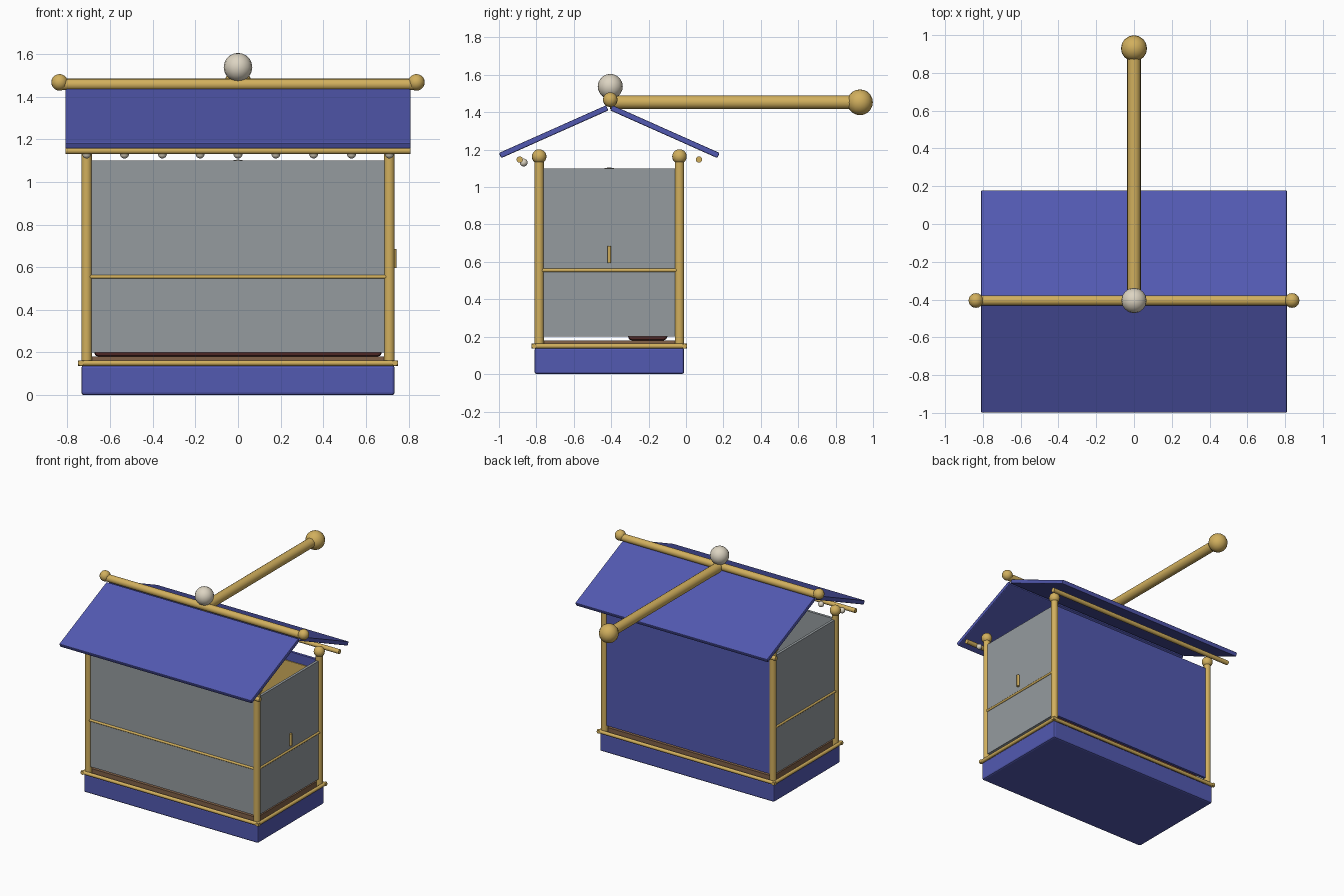
import bpy
import math
from mathutils import Vector

cube = bpy.data.objects.get("Cube")
if cube:
    bpy.data.objects.remove(cube, do_unlink=True)


def make_material(name, rgb):
    mat = bpy.data.materials.new(name)
    mat.use_nodes = True
    color = (*rgb, 1.0)
    mat.diffuse_color = color
    mat.node_tree.nodes["Principled BSDF"].inputs["Base Color"].default_value = color
    return mat


BLUE = make_material("royal blue", (0.085, 0.1, 0.44))
GOLD = make_material("gold", (0.64, 0.43, 0.11))
GRAY = make_material("gray screen", (0.30, 0.33, 0.345))
PEARL = make_material("pearl", (0.72, 0.66, 0.54))
BROWN = make_material("brown wood", (0.22, 0.12, 0.065))
MAROON = make_material("maroon cushion", (0.13, 0.035, 0.03))

MID_Y = -0.41      # cabin centre
POST_X = 0.71      # post offsets from the cabin centre
POST_Y = 0.375


def finish(name, mat):
    obj = bpy.context.object
    obj.name = name
    obj.data.materials.append(mat)
    return obj


def box(name, center, size, mat, bevel=0.0, tilt=0.0):
    bpy.ops.mesh.primitive_cube_add(size=1, location=center, rotation=(tilt, 0, 0))
    obj = finish(name, mat)
    obj.scale = size
    bpy.ops.object.transform_apply(location=False, rotation=False, scale=True)
    if bevel:
        mod = obj.modifiers.new("soft edges", "BEVEL")
        mod.width = bevel
        mod.segments = 2
    return obj


def rod(name, start, end, radius, mat):
    start, end = Vector(start), Vector(end)
    axis = end - start
    bpy.ops.mesh.primitive_cylinder_add(
        vertices=16, radius=radius, depth=axis.length, location=(start + end) / 2,
        rotation=axis.to_track_quat("Z", "Y").to_euler())
    obj = finish(name, mat)
    bpy.ops.object.shade_smooth_by_angle(angle=math.radians(40))
    return obj


def ball(name, center, radius, mat):
    bpy.ops.mesh.primitive_uv_sphere_add(
        segments=16, ring_count=10, radius=radius, location=center)
    obj = finish(name, mat)
    bpy.ops.object.shade_smooth()
    return obj


# Base, floor and bench
box("base", (0, MID_Y, 0.07), (1.47, 0.80, 0.14), BLUE, 0.012)
box("floor", (0, MID_Y, 0.16), (1.41, 0.74, 0.04), BROWN)
box("bench", (0, -0.205, 0.28), (1.35, 0.21, 0.2), MAROON, 0.02)

# Front and back walls
box("front_screen", (0, MID_Y - POST_Y, 0.65), (1.40, 0.02, 0.9), GRAY)
box("back_wall", (0, MID_Y + POST_Y, 0.65), (1.40, 0.02, 0.9), BLUE)
box("back_lining", (0, MID_Y + POST_Y - 0.013, 0.64), (1.26, 0.008, 0.78), GOLD)
rod("front_strip", (-POST_X, MID_Y - POST_Y - 0.01, 0.555),
    (POST_X, MID_Y - POST_Y - 0.01, 0.555), 0.009, GOLD)

for side, sx in (("left", 1), ("right", -1)):
    # Side walls with their strips
    x = sx * POST_X
    box(side + "_screen", (x, MID_Y, 0.65), (0.02, 0.73, 0.9), GRAY)
    edge = x + sx * 0.01
    rod(side + "_strip", (edge, MID_Y - POST_Y, 0.555),
        (edge, MID_Y + POST_Y, 0.555), 0.009, GOLD)
    rod(side + "_base_rail", (sx * 0.737, MID_Y - 0.415, 0.15),
        (sx * 0.737, MID_Y + 0.415, 0.15), 0.013, GOLD)
    ball(side + "_ridge_knob", (sx * 0.837, -0.405, 1.467), 0.039, GOLD)
    # Corner posts
    for end, sy in (("front", -1), ("back", 1)):
        y = MID_Y + sy * POST_Y
        rod(f"{end}_{side}_post", (x, y, 0.14), (x, y, 1.15), 0.025, GOLD)
        ball(f"{end}_{side}_finial", (x, y, 1.163), 0.039, GOLD)

# Door handle on the left wall
rod("door_handle", (0.733, MID_Y, 0.595), (0.733, MID_Y, 0.685), 0.01, GOLD)

# Roof slopes, eave rods and base rails
PITCH = math.radians(24)
for end, sy in (("front", -1), ("back", 1)):
    box(end + "_roof", (0, MID_Y + sy * 0.2975, 1.296), (1.62, 0.627, 0.03),
        BLUE, 0.006, -sy * PITCH)
    eave_y = MID_Y + sy * 0.479
    rod(end + "_eave_rod", (-0.81, eave_y, 1.147), (0.81, eave_y, 1.147), 0.017, GOLD)
    rail_y = MID_Y + sy * 0.402
    rod(end + "_base_rail", (-0.75, rail_y, 0.15), (0.75, rail_y, 0.15), 0.013, GOLD)

# Pearl fringe along the front eave
for i in range(-4, 5):
    ball(f"fringe_pearl_{i + 5}", (i * 0.1775, -0.868, 1.131), 0.021, PEARL)

# Ridge pole, carrying pole and crowning pearl
rod("ridge_pole", (-0.83, -0.405, 1.457), (0.83, -0.405, 1.457), 0.027, GOLD)
rod("carrying_pole", (0, -0.405, 1.453), (0, 0.93, 1.453), 0.036, GOLD)
ball("carrying_pole_knob", (0, 0.93, 1.453), 0.069, GOLD)
ball("crown_pearl", (0, -0.405, 1.538), 0.067, PEARL)

# Hanging lamp inside the cabin
ball("cabin_lamp", (0, MID_Y, 1.025), 0.08, PEARL)
